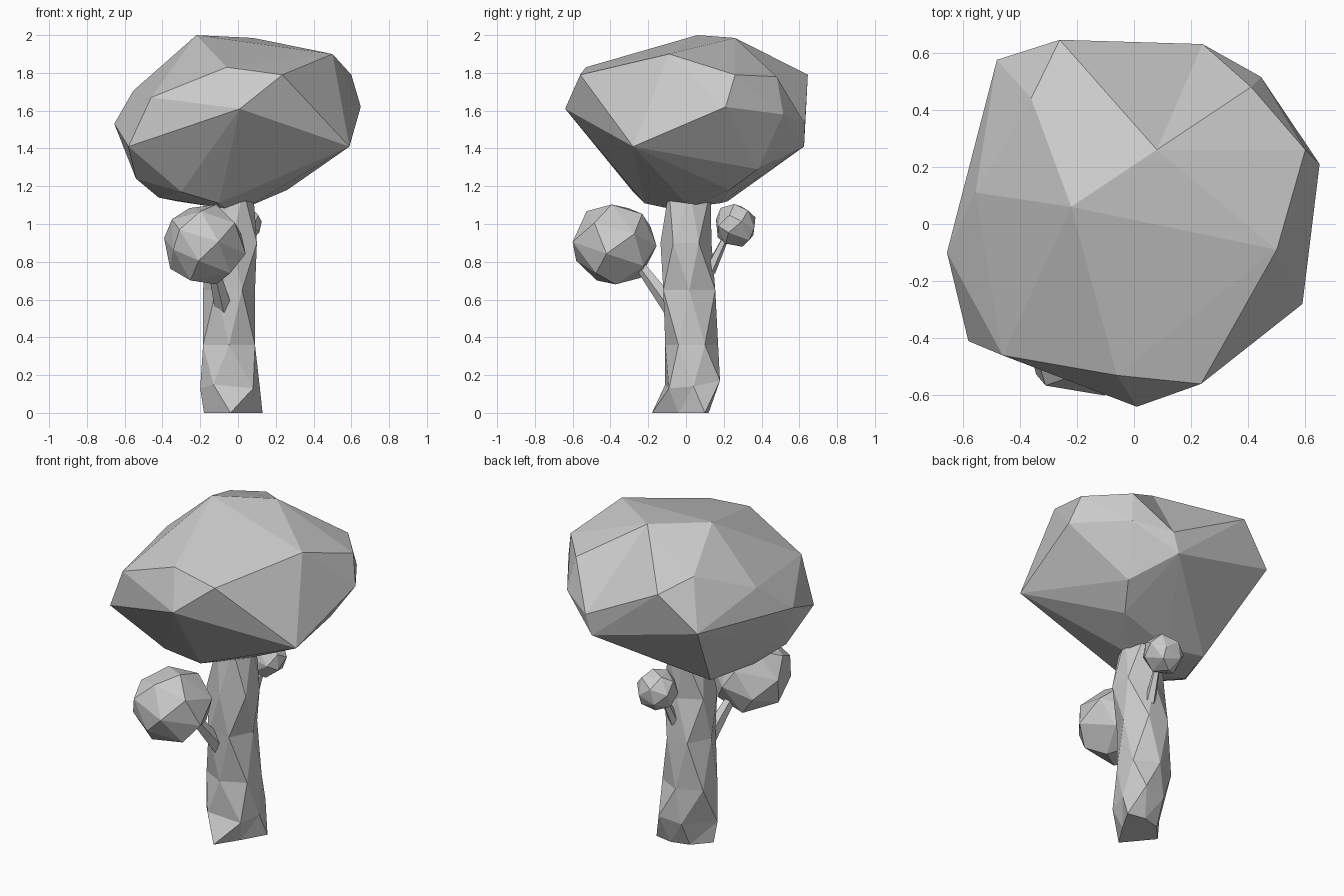
import bpy, bmesh, math, random
from mathutils import Vector

if "Cube" in bpy.data.objects:
    bpy.data.objects.remove(bpy.data.objects["Cube"])

random.seed(4)


def finish(name, bm):
    bmesh.ops.recalc_face_normals(bm, faces=bm.faces)
    mesh = bpy.data.meshes.new(name)
    bm.to_mesh(mesh)
    bm.free()
    obj = bpy.data.objects.new(name, mesh)
    bpy.context.collection.objects.link(obj)
    return obj


def hull(name, points, dents=()):
    """Faceted blob: convex hull around corner points; each dent is a pair of
    corners whose connecting edge is flipped inward."""
    bm = bmesh.new()
    vs = [bm.verts.new(p) for p in points]
    res = bmesh.ops.convex_hull(bm, input=vs)
    junk = {g for g in res["geom_interior"] + res["geom_unused"]
            if isinstance(g, bmesh.types.BMVert)}
    bmesh.ops.delete(bm, geom=list(junk), context='VERTS')
    bmesh.ops.triangulate(bm, faces=bm.faces)
    for a, b in dents:
        for e in list(bm.edges):
            if all(any((v.co - Vector(p)).length < 1e-4 for v in e.verts)
                   for p in (a, b)):
                bmesh.utils.edge_rotate(e, True)
                break
    return finish(name, bm)


def faceted_ball(name, centre, radius, count):
    """Roughly even points on a sphere, jittered, then hulled."""
    pts = []
    for i in range(count):
        z = 1 - (2 * i + 1) / count
        a = i * 2.39996 + random.uniform(-0.25, 0.25)
        r = math.sqrt(1 - z * z)
        d = Vector((r * math.cos(a), r * math.sin(a), z))
        pts.append(Vector(centre) + d * radius * random.uniform(0.96, 1.05))
    return hull(name, pts)


def loft(name, rings):
    """Skin equal-sized rings of points with triangles and cap both ends."""
    bm = bmesh.new()
    vs = [[bm.verts.new(p) for p in ring] for ring in rings]
    n = len(vs[0])
    for lo, hi in zip(vs, vs[1:]):
        for i in range(n):
            j = (i + 1) % n
            bm.faces.new((lo[i], lo[j], hi[i]))
            bm.faces.new((lo[j], hi[j], hi[i]))
    bm.faces.new(vs[0][::-1])
    bm.faces.new(vs[-1])
    return finish(name, bm)


def branch(name, start, end, r0, r1, sides=5):
    start, end = Vector(start), Vector(end)
    q = (end - start).to_track_quat('Z', 'Y')
    rings = []
    for c, r in ((start, r0), (end, r1)):
        rings.append([c + q @ Vector((r * math.cos(math.tau * i / sides),
                                      r * math.sin(math.tau * i / sides), 0))
                      for i in range(sides)])
    return loft(name, rings)


# Main canopy: upper and side corners, then the underside
back_left, back_right = (-.26, .645, 1.79), (.41, .48, 1.78)
canopy_top = [
    (-.22, .06, 2.0), (.08, .26, 1.985), (.50, -.09, 1.90), (-.06, -.53, 1.83),
    (.235, -.56, 1.79), (-.46, -.46, 1.67), (-.36, .44, 1.85), back_left,
    (-.555, .11, 1.705), back_right, (.60, .26, 1.79)]
canopy_side = [
    (.01, -.64, 1.61), (.59, -.28, 1.41), (.65, .21, 1.62), (.445, .515, 1.58),
    (.24, .63, 1.53), (.20, .625, 1.41), (-.48, .575, 1.58), (-.655, -.10, 1.53),
    (-.58, -.41, 1.41)]
canopy_under = [
    (-.54, -.20, 1.24), (-.42, -.06, 1.14), (-.32, .22, 1.12), (-.30, -.28, 1.17),
    (-.10, -.22, 1.11), (-.06, -.08, 1.08), (.05, .02, 1.09), (.26, .23, 1.18),
    (.36, .38, 1.29), (-.10, .18, 1.11)]
hull("canopy", canopy_top + canopy_side + canopy_under,
     dents=[(back_left, back_right)])

# Trunk: irregular foot, then six-sided sections each turned half a step
trunk_rings = [
    [(-.04, -.18, 0), (.05, -.04, 0), (.13, .10, 0),
     (.02, .12, 0), (-.09, .09, 0), (-.18, -.01, 0)],
    [(.08, -.09, .13), (.115, .04, .14), (.06, .18, .17),
     (-.08, .16, .15), (-.20, -.02, .13), (-.13, -.11, .15)]]
# x range, y range, height
sections = [
    (-.185, .09, -.11, .17, 0.36),
    (-.185, .09, -.12, .155, 0.65),
    (-.165, .10, -.135, .135, 0.90),
    (-.13, .08, -.09, .13, 1.18)]
for k, (x0, x1, y0, y1, z) in enumerate(sections, 2):
    angs = [math.tau * (i + k / 2) / 6 - math.pi / 2 for i in range(6)]
    mx = max(math.cos(a) for a in angs)
    my = max(math.sin(a) for a in angs)
    trunk_rings.append([((x0 + x1) / 2 + (x1 - x0) / 2 * math.cos(a) / mx,
                         (y0 + y1) / 2 + (y1 - y0) / 2 * math.sin(a) / my, z)
                        for a in angs])
loft("trunk", trunk_rings)

# Side branches with their small foliage balls
branch("front_branch", (-.075, -.07, .55), (-.135, -.25, .79), .05, .028)
faceted_ball("front_foliage", (-.18, -.385, .895), .225, 22)
branch("back_branch", (-.01, .125, .75), (.01, .21, .93), .032, .018)
faceted_ball("back_foliage", (.01, .262, .995), .118, 20)
